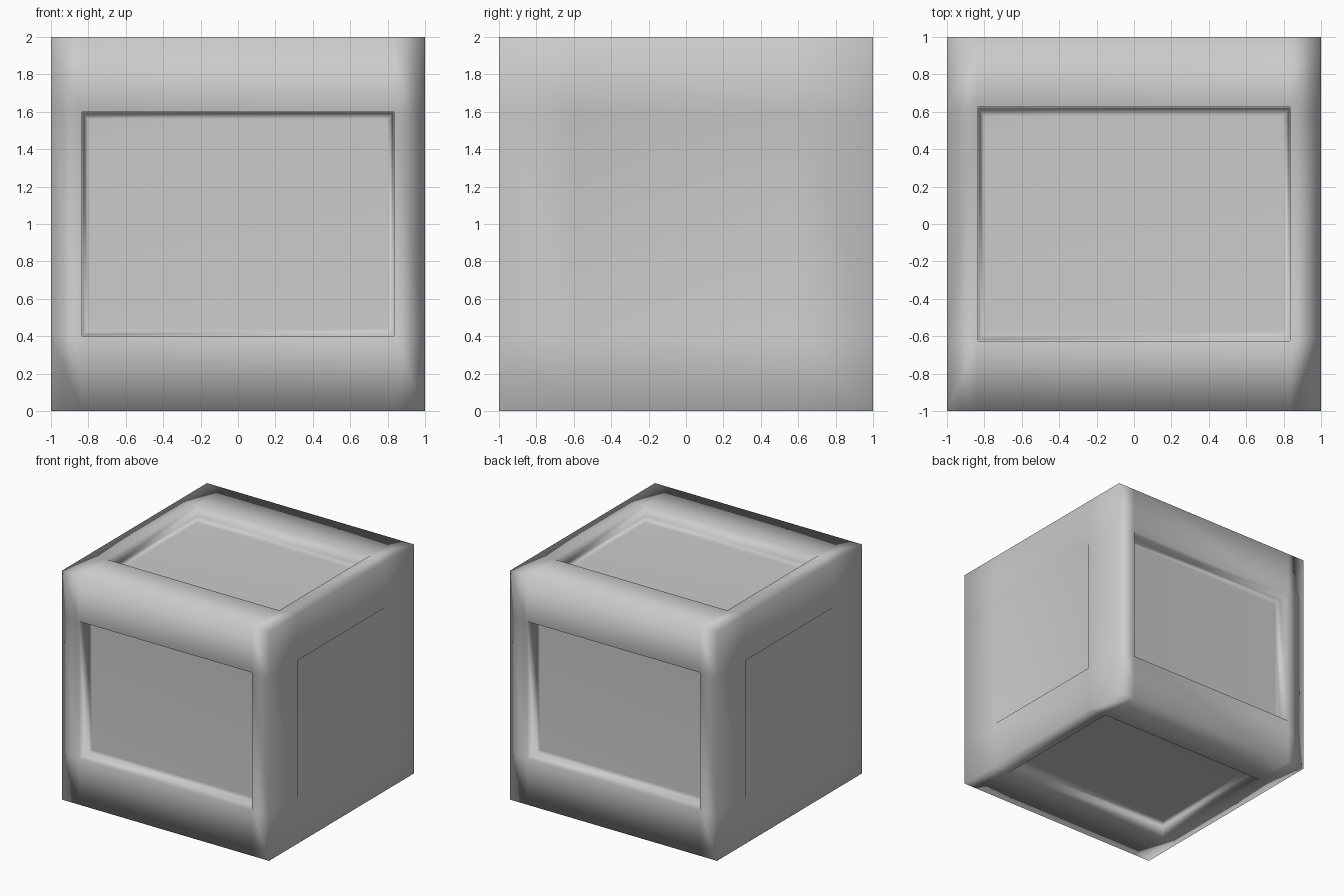
import bpy
import bmesh
from mathutils import Vector

cube = bpy.data.objects.get("Cube")
if cube:
    bpy.data.objects.remove(cube, do_unlink=True)

# Single grey finish
grey = bpy.data.materials.new("light_grey")
grey.use_nodes = True
color = (0.6, 0.6, 0.6, 1)
grey.diffuse_color = color
grey.node_tree.nodes["Principled BSDF"].inputs["Base Color"].default_value = color

# Crate body: a cube cut along the edges of its frame beams
bm = bmesh.new()
bmesh.ops.create_cube(bm, size=2)
cuts = (0.835, 0.6, 0.6)
for axis in range(3):
    for side in (-1, 1):
        normal = Vector((0, 0, 0))
        normal[axis] = 1
        bmesh.ops.bisect_plane(bm, geom=bm.verts[:] + bm.edges[:] + bm.faces[:],
                               plane_co=normal * cuts[axis] * side, plane_no=normal)


def place(face, axis, half, depth):
    """Set a panel loop to half sizes on the other two axes, sunk by depth."""
    for v in face.verts:
        for i in range(3):
            size = 1 - depth if i == axis else half[i]
            v.co[i] = size if v.co[i] > 0 else -size


# Recess loops per axis: half sizes and depth, from rim to panel
recesses = {
    0: [((0, 0.6, 0.6), 0), ((0, 0.56, 0.56), 0.09)],
    1: [((0.835, 0, 0.6), 0), ((0.83, 0, 0.595), 0.1), ((0.8, 0, 0.56), 0.13)],
    2: [((0.835, 0.625, 0), 0), ((0.83, 0.62, 0), 0.1), ((0.8, 0.575, 0), 0.13)],
}
panels = [f for f in bm.faces if f.calc_center_median().length > 0.99
          and sum(abs(c) < 0.01 for c in f.calc_center_median()) == 2]
for panel in panels:
    center = panel.calc_center_median()
    axis = max(range(3), key=lambda i: abs(center[i]))
    for step, (half, depth) in enumerate(recesses[axis]):
        if step:
            bmesh.ops.inset_individual(bm, faces=[panel], thickness=0.02)
        place(panel, axis, half, depth)

for face in bm.faces:
    face.smooth = True
bmesh.ops.recalc_face_normals(bm, faces=bm.faces[:])
mesh = bpy.data.meshes.new("crate_body")
bm.to_mesh(mesh)
bm.free()
mesh.materials.append(grey)
crate = bpy.data.objects.new("crate_body", mesh)
crate.location.z = 1
bpy.context.collection.objects.link(crate)

# Soft frame shading with flat panels
soft = crate.modifiers.new("soft_frame", "WEIGHTED_NORMAL")
soft.mode = "FACE_AREA"
soft.keep_sharp = False
